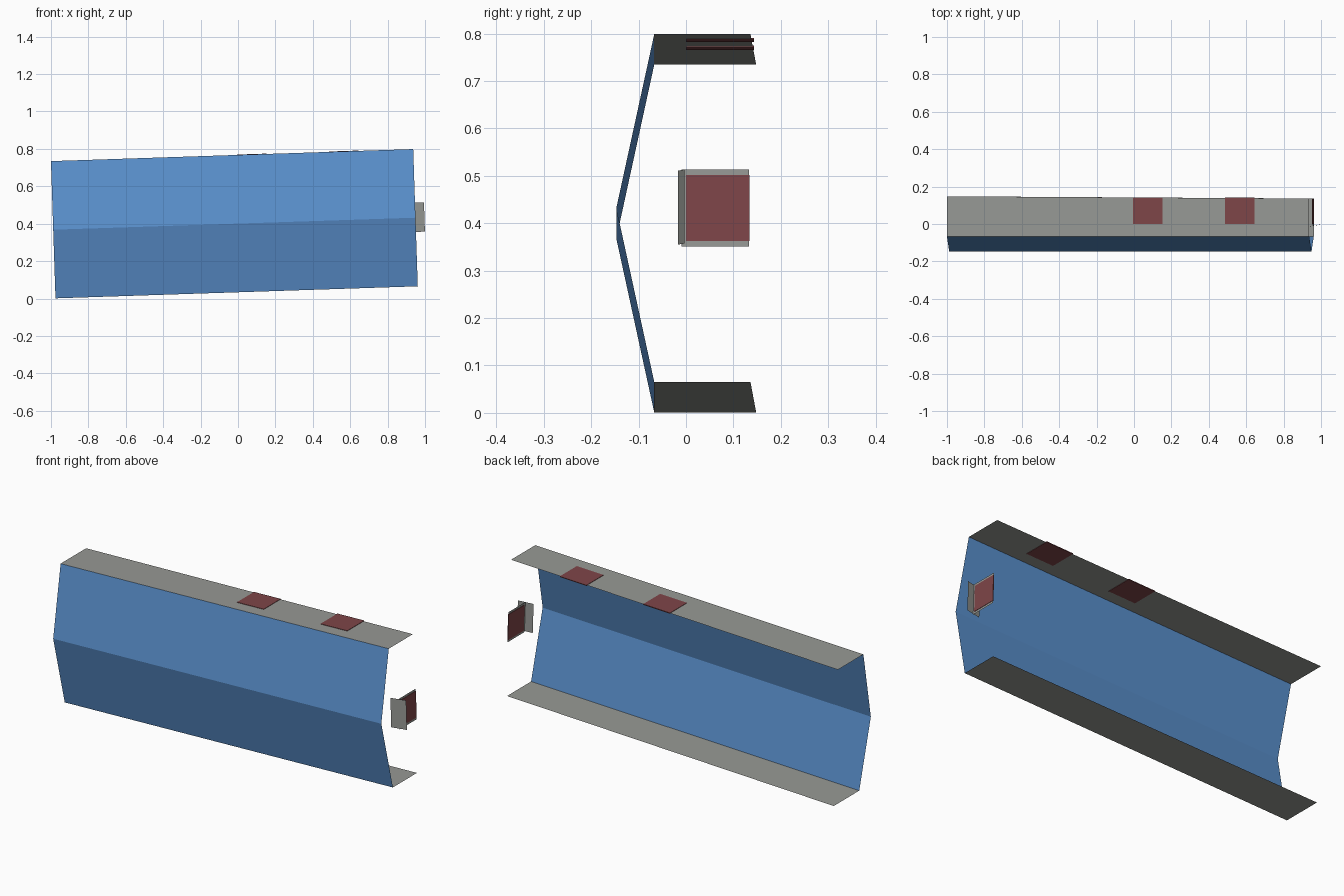
import bpy, bmesh, math
from mathutils import Matrix, Vector

if "Cube" in bpy.data.objects:
    bpy.data.objects.remove(bpy.data.objects["Cube"])

# Whole model is tilted slightly: right end higher
TILT = Matrix.Translation((-0.0195, 0, 0.4)) @ Matrix.Rotation(math.radians(-1.9), 4, 'Y')
HL, HH = 0.969, 0.367          # half length, half height of the panel


def material(name, rgb):
    m = bpy.data.materials.new(name)
    m.diffuse_color = (*rgb, 1)
    m.use_nodes = True
    m.node_tree.nodes["Principled BSDF"].inputs["Base Color"].default_value = m.diffuse_color
    return m


BLUE = material("blue", (0.10, 0.275, 0.60))
GREY = material("grey", (0.31, 0.32, 0.30))
RED = material("dark_red", (0.21, 0.06, 0.065))


def finish(name, bm, mat):
    bm.transform(TILT)
    me = bpy.data.meshes.new(name)
    bm.to_mesh(me)
    bm.free()
    me.materials.append(mat)
    ob = bpy.data.objects.new(name, me)
    bpy.context.collection.objects.link(ob)
    return ob


def sheet(name, rows, mat):
    """Thin sheet: each row is a (left point, right point) pair."""
    bm = bmesh.new()
    vs = [[bm.verts.new(p) for p in row] for row in rows]
    for a, b in zip(vs, vs[1:]):
        bm.faces.new((a[0], a[1], b[1], b[0]))
    return finish(name, bm, mat)


def box(name, lo, hi, mat):
    lo, hi = Vector(lo), Vector(hi)
    bm = bmesh.new()
    bmesh.ops.create_cube(bm, size=1)
    for v in bm.verts:
        v.co = (lo + hi) / 2 + v.co * (hi - lo)
    return finish(name, bm, mat)


# Folded blue front panel: bottom edge, crease, top edge
sheet("front_panel", [((-HL, y, z), (HL, y, z))
                      for y, z in ((-0.067, -HH), (-0.147, 0), (-0.067, HH))], BLUE)

# Grey flanges running back from the top and bottom edges, slightly tapered
for name, z in (("bottom_flange", -HH), ("top_flange", HH)):
    sheet(name, [((-HL, -0.067, z), (HL, -0.067, z)),
                 ((-HL, 0.148, z), (HL, 0.136, z))], GREY)

# Red pads set into the top flange
for i, x in enumerate((0.105, 0.598)):
    box(f"top_pad_{i + 1}", (x - 0.079, 0.0, HH - 0.002), (x + 0.079, 0.143, HH + 0.002), RED)

# End bracket: front flap, plate running back from it, and red pad
sheet("bracket_flap", [((0.934, -0.017, z), (1.017, -0.003, z)) for z in (-0.076, 0.08)], GREY)
sheet("bracket_plate", [((0.977, y, -0.081), (0.977, y, 0.081)) for y in (-0.009, 0.133)], GREY)
box("bracket_pad", (0.975, 0.0, -0.0695), (0.979, 0.1335, 0.0695), RED)
